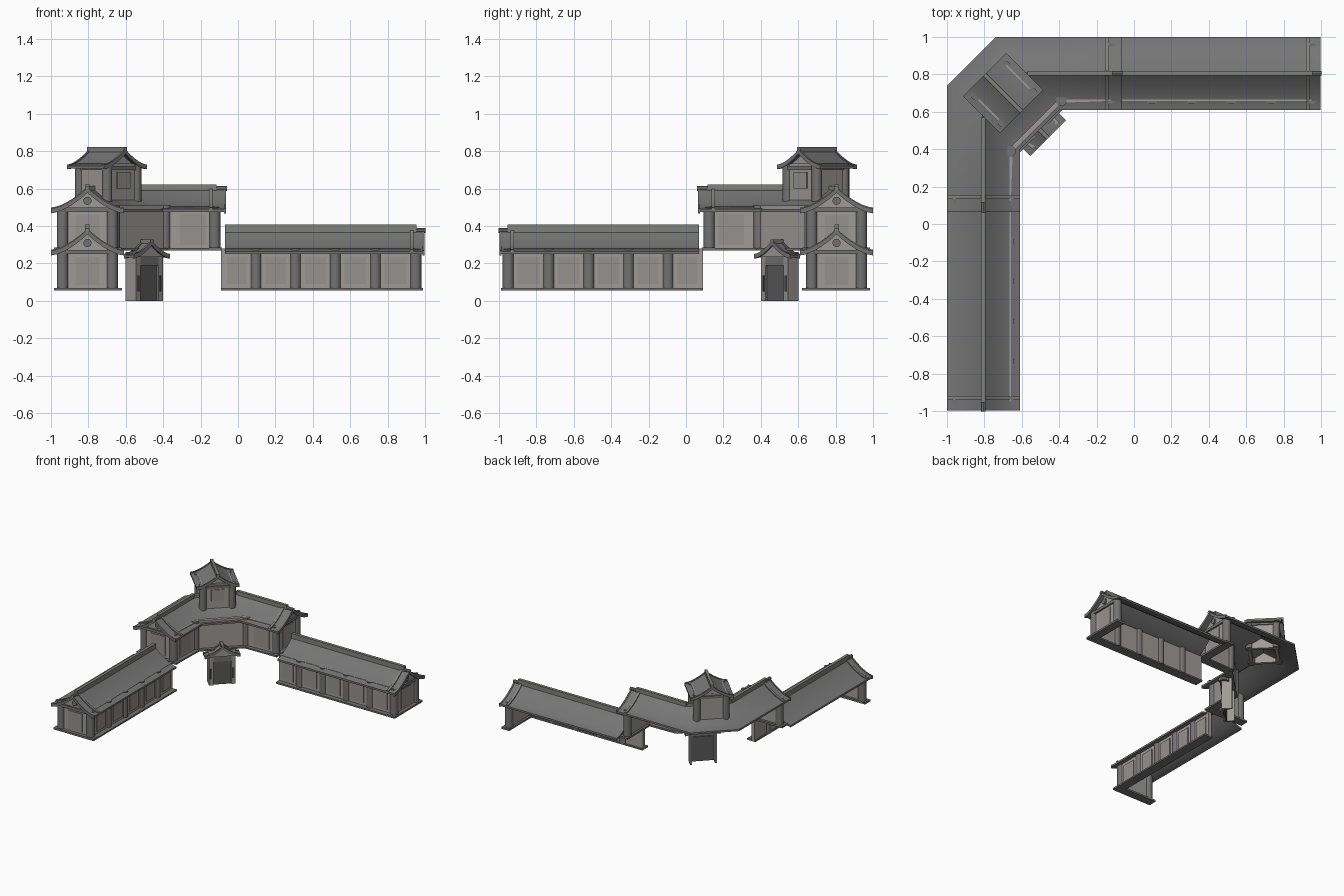
import bpy, bmesh, math
from mathutils import Vector

if "Cube" in bpy.data.objects:
    bpy.data.objects.remove(bpy.data.objects["Cube"])


def material(name, r, g, b):
    m = bpy.data.materials.new(name)
    m.diffuse_color = (r, g, b, 1)
    m.use_nodes = True
    m.node_tree.nodes["Principled BSDF"].inputs["Base Color"].default_value = m.diffuse_color
    return m


ROOF = material("slate grey tile", 0.18, 0.18, 0.18)
RIDGE = material("ridge grey", 0.22, 0.225, 0.205)
WALL = material("warm grey plaster", 0.34, 0.33, 0.305)
PANEL = material("panel grey", 0.30, 0.29, 0.27)
WOOD = material("pillar grey", 0.17, 0.17, 0.17)
DOOR = material("dark door", 0.10, 0.10, 0.10)


def finish(name, bm, mat, smooth=False):
    bmesh.ops.recalc_face_normals(bm, faces=bm.faces[:])
    me = bpy.data.meshes.new(name)
    bm.to_mesh(me)
    bm.free()
    me.materials.append(mat)
    ob = bpy.data.objects.new(name, me)
    bpy.context.collection.objects.link(ob)
    if smooth:
        bpy.ops.object.select_all(action='DESELECT')
        ob.select_set(True)
        bpy.context.view_layer.objects.active = ob
        bpy.ops.object.shade_smooth_by_angle(angle=math.radians(35))
    return ob


def loft(name, stations, eave, rise, mat, low=-0.015, up=0.0, tmax=1.0, n=14):
    """Concave gable profile through stations; low < 0 is thickness, else a flat bottom z."""
    bm = bmesh.new()
    rows = []
    for st in stations:
        top, bot = [], []
        for i in range(n + 1):
            t = tmax * (2 * i / n - 1)
            z = eave + rise * (1 - abs(t)) ** 1.6 + up
            x, y = st(t)
            top.append(bm.verts.new((x, y, z)))
            bot.append(bm.verts.new((x, y, z + low if low < 0 else low)))
        rows.append((top, bot))
    for (a, b), (c, d) in zip(rows, rows[1:]):
        for i in range(n):
            bm.faces.new((a[i], a[i + 1], c[i + 1], c[i]))
            bm.faces.new((b[i], d[i], d[i + 1], b[i + 1]))
        for i in (0, n):
            bm.faces.new((a[i], c[i], d[i], b[i]))
    for a, b in (rows[0], rows[-1]):
        for i in range(n):
            bm.faces.new((a[i], b[i], b[i + 1], a[i + 1]))
    return finish(name, bm, mat, True)


def beam(name, p, q, z0, z1, w, mat):
    """Upright slab from p to q on plan, w thick."""
    p, q = Vector(p), Vector(q)
    d = (q - p).normalized() * w / 2
    s = Vector((-d.y, d.x))
    bm = bmesh.new()
    lo = [bm.verts.new((*v, z0)) for v in (p + s, q + s, q - s, p - s)]
    hi = [bm.verts.new((v.co.x, v.co.y, z1)) for v in lo]
    bm.faces.new(lo)
    bm.faces.new(hi)
    for i in range(4):
        j = (i + 1) % 4
        bm.faces.new((lo[i], lo[j], hi[j], hi[i]))
    return finish(name, bm, mat)


def rod(name, p, q, r, mat, seg=14):
    p, q = Vector(p), Vector(q)
    bm = bmesh.new()
    bmesh.ops.create_cone(bm, cap_ends=True, segments=seg, radius1=r, radius2=r, depth=(q - p).length)
    rot = (q - p).to_track_quat('Z', 'Y').to_matrix()
    for v in bm.verts:
        v.co = rot @ v.co + (p + q) / 2
    return finish(name, bm, mat, True)


def pillar(p, z0, z1, r=0.031):
    rod("pillar", (*p, z0), (*p, z1), r, WOOD)


def same(p):
    return p


def swap(p):           # reflection across the diagonal of the L
    return (-p[1], -p[0])


CY, HW = 0.805, 0.195  # wing axis and half width
INNER, OUTER = 0.672, 0.938


def at(T, x):
    return lambda t: T((x, CY - HW * t))


def gable_end(T, x, base, eave, over, rise):
    """End wall, pillars, tie beam, round ornament and verge rib of a wing."""
    loft("gable_wall", [at(T, x - 0.012), at(T, x + 0.012)], eave, rise, WALL,
         low=base, up=-0.012, tmax=0.7)
    for y in (INNER, OUTER):
        pillar(T((x, y)), base, eave + 0.012)
    beam("tie_beam", T((x + 0.01, INNER)), T((x + 0.01, OUTER)), eave - 0.015, eave + 0.008, 0.03, WOOD)
    beam("end_panel", T((x + 0.013, 0.74)), T((x + 0.013, 0.87)), base + 0.025, eave - 0.03, 0.008, PANEL)
    a, b = T((x, CY)), T((x + 0.025, CY))
    rod("gable_disc", (*a, eave + 0.045), (*b, eave + 0.045), 0.022, WOOD)
    beam("end_sill", T((x + 0.005, INNER - 0.05)), T((x + 0.005, OUTER + 0.045)), base - 0.005, base + 0.01, 0.07, WOOD)
    loft("verge_rib", [at(T, x - 0.03), at(T, x - 0.012)], eave, rise, RIDGE, low=-0.02, up=0.009)
    loft("barge_board", [at(T, x + over - 0.012), at(T, x + over)], eave, rise, WOOD, low=-0.026, up=0.004)
    c, d = T((x - 0.02, CY)), T((x + over + 0.004, CY))
    rod("ridge_cap", (*c, eave + rise), (*d, eave + rise), 0.013, RIDGE, 10)


def bay_panels(T, xs, z0, z1):
    for a, b in zip(xs, xs[1:]):
        y = INNER - 0.017
        beam("wall_panel", T((a + 0.05, y)), T((b - 0.05, y)), z0, z1, 0.008, PANEL)


for T in (same, swap):
    # low wing
    loft("low_roof", [at(T, -0.07), at(T, 0.99)], 0.265, 0.112, ROOF)
    beam("low_ridge", T((-0.07, CY)), T((0.955, CY)), 0.36, 0.407, 0.024, RIDGE)
    beam("low_wall", T((-0.09, INNER)), T((0.95, INNER)), 0.06, 0.28, 0.028, WALL)
    beam("low_sill", T((-0.09, INNER - 0.015)), T((0.985, INNER - 0.015)), 0.055, 0.068, 0.075, WOOD)
    posts = [0.096, 0.307, 0.52, 0.734]
    for x in posts:
        pillar(T((x, INNER)), 0.06, 0.28)
    bay_panels(T, [-0.11] + posts + [0.95], 0.09, 0.235)
    gable_end(T, 0.95, 0.06, 0.265, 0.048, 0.112)
    # upper wing
    beam("upper_ridge", T((-0.115, CY)), T((-0.57, CY)), 0.585, 0.623, 0.024, RIDGE)
    beam("upper_wall", T((-0.125, INNER)), T((-0.39, INNER - 0.01)), 0.275, 0.505, 0.028, WALL)
    beam("upper_sill", T((-0.09, INNER - 0.012)), T((-0.38, INNER - 0.02)), 0.27, 0.282, 0.07, WOOD)
    bay_panels(T, [-0.39, -0.125], 0.30, 0.465)
    pillar(T((-0.39, 0.662)), 0.275, 0.51)
    gable_end(T, -0.125, 0.275, 0.49, 0.062, 0.11)


# upper roof, bent around the corner on two mitres
def mitre(T):
    return lambda t: T((-0.74 + 0.17 * (t + 1), 1 - HW * (t + 1)))


loft("upper_roof", [at(same, -0.065), mitre(same), mitre(swap), at(swap, -0.065)], 0.49, 0.11, ROOF)
beam("corner_ridge", (-0.57, CY), (-CY, 0.57), 0.585, 0.615, 0.024, RIDGE)
beam("corner_wall", (-0.39, 0.662), (-0.662, 0.39), 0.275, 0.51, 0.028, WALL)
beam("corner_sill", (-0.38, 0.655), (-0.655, 0.38), 0.27, 0.282, 0.06, WOOD)

# diagonal frame: s runs toward the courtyard, c across
R = math.sqrt(0.5)


def diag(cx, s, c):
    return (-cx + R * (s + c), cx + R * (c - s))


def small_roof(label, cx, half_len, half_w, eave, rise, ridge_top):
    def st(s):
        return lambda t: diag(cx, s, half_w * t)
    loft(label + "_roof", [st(-half_len), st(half_len)], eave, rise, ROOF, low=-0.013)
    for k in (-1, 1):
        s = k * half_len
        loft(label + "_barge_board", [st(s), st(s - k * 0.014)], eave, rise, WOOD, low=-0.024, up=0.006)
        loft(label + "_gable", [st(s * 0.75), st(s * 0.75 - k * 0.012)], eave, rise, WALL,
             low=eave - 0.01, up=-0.01, tmax=0.7)
    beam(label + "_ridge", diag(cx, -half_len, 0), diag(cx, half_len, 0), eave + rise - 0.012, ridge_top, 0.022, RIDGE)


# tower
small_roof("tower", 0.70, 0.14, 0.163, 0.722, 0.082, 0.822)
corners = [diag(0.70, s, c) for s, c in ((0.11, -0.11), (0.11, 0.11), (-0.095, 0.11), (-0.095, -0.11))]
for i in range(4):
    pillar(corners[i], 0.50, 0.735, 0.028)
    beam("tower_wall", corners[i], corners[(i + 1) % 4], 0.50, 0.735, 0.024, WALL)
    beam("tower_tie", corners[i], corners[(i + 1) % 4], 0.70, 0.722, 0.04, WOOD)
beam("tower_panel", diag(0.70, 0.124, -0.05), diag(0.70, 0.124, 0.05), 0.60, 0.69, 0.008, PANEL)

# entrance porch
small_roof("porch", 0.487, 0.039, 0.135, 0.245, 0.07, 0.328)
for k in (-1, 1):
    beam("porch_side", diag(0.504, -0.038, k * 0.094), diag(0.504, 0.038, k * 0.094), 0, 0.262, 0.014, WALL)
    beam("porch_jamb", diag(0.504, 0.037, k * 0.101), diag(0.504, 0.037, k * 0.068), 0, 0.262, 0.012, PANEL)
    beam("porch_plaque", diag(0.504, 0.044, k * 0.092), diag(0.504, 0.044, k * 0.078), 0.05, 0.135, 0.008, DOOR)
beam("porch_door", diag(0.504, 0.026, -0.09), diag(0.504, 0.026, 0.09), 0, 0.20, 0.014, DOOR)
beam("porch_lintel", diag(0.504, 0.034, -0.094), diag(0.504, 0.034, 0.094), 0.19, 0.255, 0.016, WOOD)
